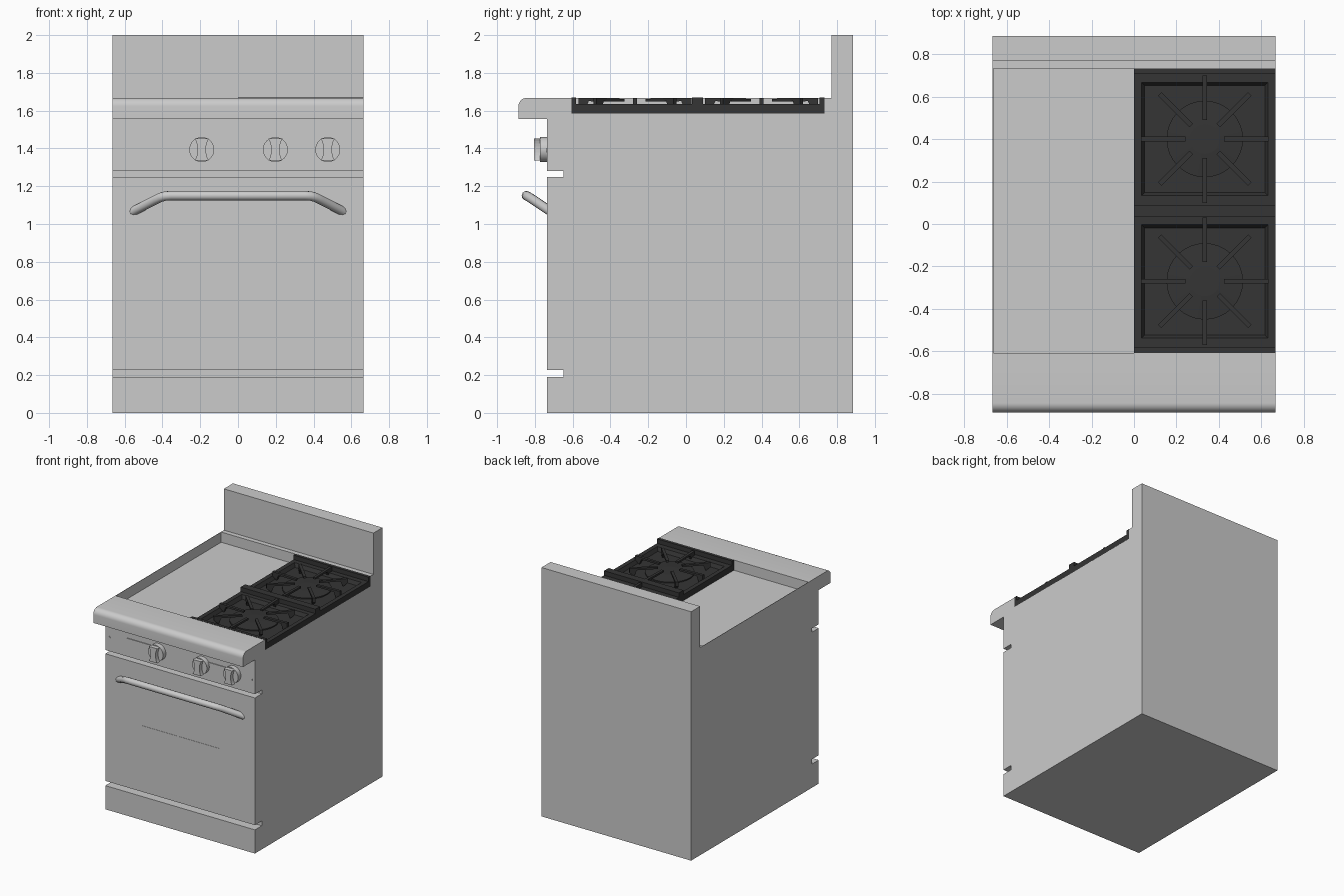
import bpy, bmesh
from math import sin, cos, pi, radians
from mathutils import Matrix

if "Cube" in bpy.data.objects:
    bpy.data.objects.remove(bpy.data.objects["Cube"])

W = 0.665  # half width
iron = bpy.data.materials.new("cast_iron")
iron.diffuse_color = (0.035, 0.035, 0.035, 1)
iron.use_nodes = True
iron.node_tree.nodes["Principled BSDF"].inputs["Base Color"].default_value = iron.diffuse_color


def finish(name, bm, mat=None, smooth=False):
    bmesh.ops.recalc_face_normals(bm, faces=bm.faces)
    me = bpy.data.meshes.new(name)
    bm.to_mesh(me)
    bm.free()
    ob = bpy.data.objects.new(name, me)
    bpy.context.collection.objects.link(ob)
    if mat:
        me.materials.append(mat)
    if smooth:
        bpy.context.view_layer.objects.active = ob
        ob.select_set(True)
        bpy.ops.object.shade_smooth_by_angle(angle=radians(35))
        ob.select_set(False)
    return ob


def loft(name, rings, mat=None, smooth=False):
    """Skin a list of equal-length closed rings and cap both ends."""
    bm = bmesh.new()
    vs = [[bm.verts.new(p) for p in r] for r in rings]
    n = len(vs[0])
    for a, b in zip(vs, vs[1:]):
        for i in range(n):
            j = (i + 1) % n
            bm.faces.new((a[i], a[j], b[j], b[i]))
    bm.faces.new(vs[0])
    bm.faces.new(vs[-1])
    return finish(name, bm, mat, smooth)


def rect(x0, x1, y0, y1, z):
    return [(x0, y0, z), (x1, y0, z), (x1, y1, z), (x0, y1, z)]


def box(name, x0, x1, y0, y1, z0, z1, mat=None):
    return loft(name, [rect(x0, x1, y0, y1, z0), rect(x0, x1, y0, y1, z1)], mat)


def extrude_x(name, prof, x0, x1, smooth=False):
    return loft(name, [[(x, y, z) for y, z in prof] for x in (x0, x1)], smooth=smooth)


def extrude_y(name, prof, y0, y1, smooth=False):
    return loft(name, [[(x, y, z) for x, z in prof] for y in (y0, y1)], smooth=smooth)


def circle(cx, cz, r, n=32):
    return [(cx + r * cos(2 * pi * i / n), cz + r * sin(2 * pi * i / n)) for i in range(n)]


# Cabinet with sunken cooktop and backsplash, plus thin left lip
extrude_x("cabinet", [(-0.648, 0), (0.885, 0), (0.885, 2), (0.77, 2), (0.77, 1.668),
                      (0.732, 1.668), (0.732, 1.586), (-0.607, 1.586),
                      (-0.607, 1.668), (-0.648, 1.668)], -W, W)
box("cooktop_left_lip", -W, -W + 0.003, -0.607, 0.732, 1.586, 1.668)

# Front panels
box("kick_panel", -W, W, -0.735, -0.648, 0, 0.19)
box("oven_door", -W, W, -0.735, -0.648, 0.228, 1.25)
box("control_panel", -W, W, -0.735, -0.648, 1.28, 1.556)
box("oven_window", -0.335, 0.345, -0.737, -0.734, 0.345, 0.76)

# Rounded front ledge
arc = [(-0.842 - 0.045 * sin(a), 1.623 + 0.045 * cos(a)) for a in [i * pi / 16 for i in range(9)]]
extrude_x("front_ledge", [(-0.648, 1.556), (-0.648, 1.668)] + arc + [(-0.887, 1.556)], -W, W, True)

# Door handle: bent round bar
cu = bpy.data.curves.new("handle_path", 'CURVE')
cu.dimensions = '3D'
cu.bevel_depth = 0.025
cu.bevel_resolution = 4
cu.use_fill_caps = True
half = [(0.565, -0.71, 1.062), (0.53, -0.737, 1.08), (0.435, -0.81, 1.129),
        (0.41, -0.829, 1.141), (0.385, -0.841, 1.148), (0.355, -0.845, 1.15)]
pts = [(-x, y, z) for x, y, z in half] + half[::-1]
sp = cu.splines.new('POLY')
sp.points.add(len(pts) - 1)
for p, c in zip(sp.points, pts):
    p.co = (*c, 1)
tmp = bpy.data.objects.new("handle_tmp", cu)
bpy.context.collection.objects.link(tmp)
bm = bmesh.new()
bm.from_mesh(tmp.to_mesh())
tmp.to_mesh_clear()
bpy.data.objects.remove(tmp)
finish("door_handle", bm, smooth=True)

# Control knobs: round base with waisted grip
KZ = 1.394
for i, x in enumerate((-0.192, 0.198, 0.475)):
    extrude_y(f"knob_base_{i}", circle(x, KZ, 0.066), -0.772, -0.734, True)
    zs = [-1 + k / 4 for k in range(9)]
    side = [(0.022 + 0.015 * t * t, 0.066 * t * (1 - 0.12 * abs(t))) for t in zs]
    grip = [(x + a, KZ + b) for a, b in side] + [(x - a, KZ + b) for a, b in side[::-1]]
    extrude_y(f"knob_grip_{i}", grip, -0.805, -0.77)

# Slotted plates beside the knobs
for i, (a, b) in enumerate(((-0.47, -0.192), (0.198, 0.475))):
    arc = [pi / 2 + k * pi / 12 for k in range(13)]
    plate = [(a + 0.035 * cos(t), KZ + 0.035 * sin(t)) for t in arc]
    plate += [(b - 0.035 * cos(t), KZ - 0.035 * sin(t)) for t in arc]
    extrude_y(f"knob_plate_{i}", plate, -0.741, -0.734, True)

# Panel screws
for s in (-1, 1):
    extrude_y(f"panel_screw_{s}", circle(s * 0.632, KZ - 0.004, 0.012, 10), -0.738, -0.734)

# Burner trays with sunken pans, burner discs and grate fingers
CX = 0.333
for tag, y0, y1, cy in (("front", -0.607, 0.06, -0.27), ("rear", 0.06, 0.732, 0.4)):
    p0, p1 = cy - 0.267, cy + 0.267
    loft(f"{tag}_burner_tray", [rect(0, W, y0, y1, 1.584), rect(0, W, y0, y1, 1.634),
                                rect(0.035, 0.631, p0, p1, 1.634),
                                rect(0.05, 0.616, p0 + 0.015, p1 - 0.015, 1.605)], iron)
    loft(f"{tag}_burner_disc", [[(px, py, z) for px, py in circle(CX, cy, r)]
                                for r, z in ((0.18, 1.6), (0.18, 1.614), (0.07, 1.622))], iron)
    for k in range(8):
        # finger with a foot at its outer end
        prof = [(0.09, 1.648), (0.09, 1.662), (0.30, 1.668), (0.30, 1.632),
                (0.265, 1.606), (0.245, 1.650)]
        f = loft(f"{tag}_grate_finger_{k}", [[(r, w, z) for r, z in prof] for w in (-0.011, 0.011)], iron)
        f.data.transform(Matrix.Translation((CX, cy, 0)) @ Matrix.Rotation(k * pi / 4, 4, 'Z'))

# Raised cross rails of the burner section
for n, a, b in (("front", -0.607, -0.582), ("middle", 0.033, 0.09), ("rear", 0.707, 0.732)):
    box(f"{n}_grate_rail", 0, W, a, b, 1.62, 1.67, iron)
